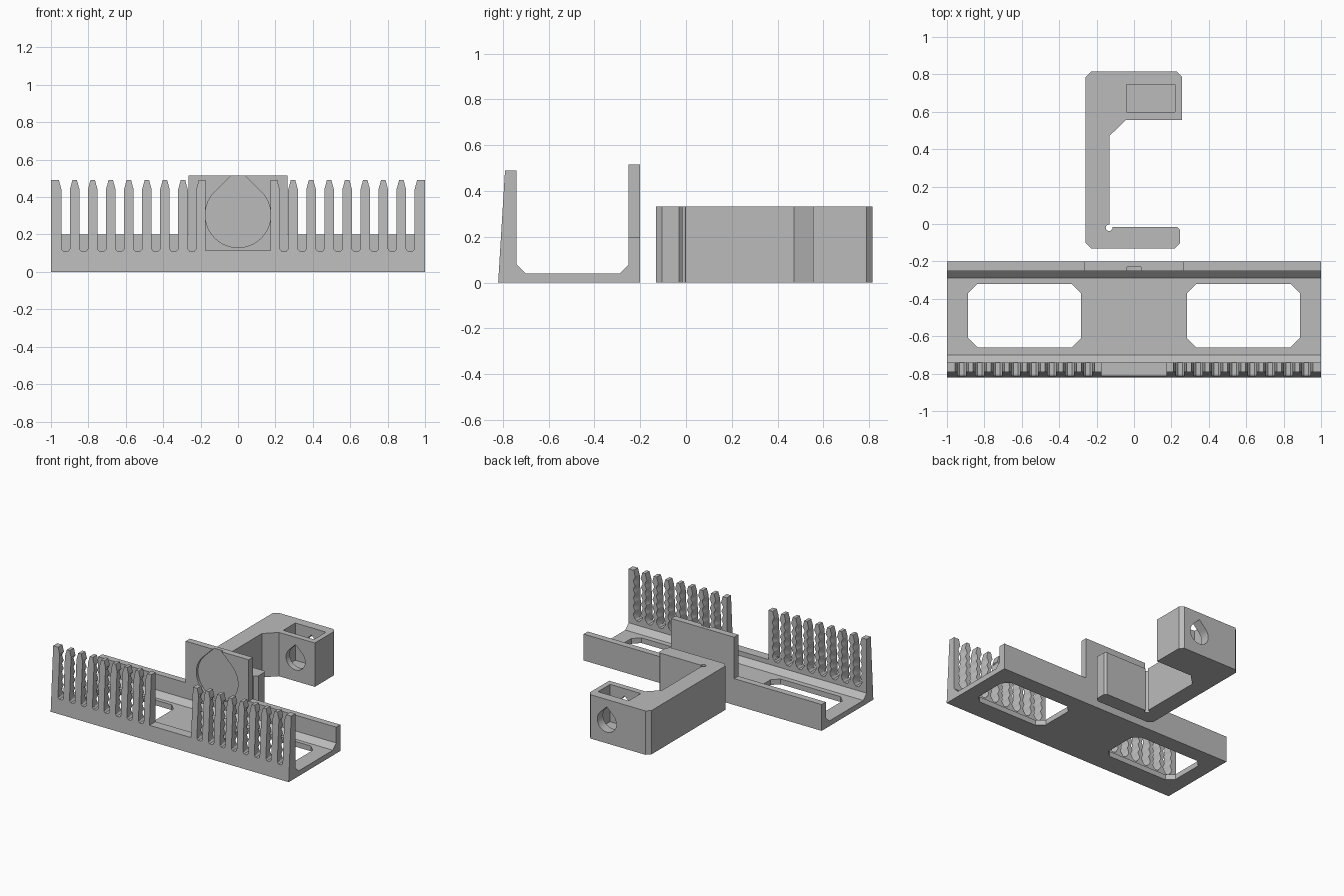
import bpy, bmesh, math

cube = bpy.data.objects.get("Cube")
if cube:
    bpy.data.objects.remove(cube, do_unlink=True)

grey = bpy.data.materials.new("plain grey")
grey.use_nodes = True
COLOUR = (0.5, 0.5, 0.5, 1)
grey.diffuse_color = COLOUR
grey.node_tree.nodes["Principled BSDF"].inputs["Base Color"].default_value = COLOUR


def loft(name, rings):
    """Closed solid through rings that all have the same number of points."""
    bm = bmesh.new()
    loops = [[bm.verts.new(p) for p in ring] for ring in rings]
    n = len(loops[0])
    for a, b in zip(loops, loops[1:]):
        for i in range(n):
            j = (i + 1) % n
            bm.faces.new((a[i], a[j], b[j], b[i]))
    bm.faces.new(loops[0])
    bm.faces.new(loops[-1])
    bmesh.ops.recalc_face_normals(bm, faces=bm.faces[:])
    mesh = bpy.data.meshes.new(name)
    bm.to_mesh(mesh)
    bm.free()
    mesh.materials.append(grey)
    ob = bpy.data.objects.new(name, mesh)
    bpy.context.collection.objects.link(ob)
    return ob


def prism(name, pts, axis, lo, hi):
    """Extrude a 2D outline along x, y or z."""
    place = {"x": lambda u, v, t: (t, u, v),
             "y": lambda u, v, t: (u, t, v),
             "z": lambda u, v, t: (u, v, t)}[axis]
    return loft(name, [[place(u, v, t) for u, v in pts] for t in (lo, hi)])


def rect(u0, u1, v0, v1, c=0):
    if not c:
        return [(u0, v0), (u1, v0), (u1, v1), (u0, v1)]
    return [(u0 + c, v0), (u1 - c, v0), (u1, v0 + c), (u1, v1 - c),
            (u1 - c, v1), (u0 + c, v1), (u0, v1 - c), (u0, v0 + c)]


def teardrop(cx, cz, r, steps=40):
    """Circle with a 45 degree point at the top."""
    pts = [(cx, cz + r * math.sqrt(2))]
    for i in range(steps + 1):
        a = math.radians(135 + 270 * i / steps)
        pts.append((cx + r * math.cos(a), cz + r * math.sin(a)))
    return pts


def cut(target, cutter):
    mod = target.modifiers.new("cut", "BOOLEAN")
    mod.operation = "DIFFERENCE"
    mod.solver = "EXACT"
    mod.object = cutter
    bpy.context.view_layer.update()
    graph = bpy.context.evaluated_depsgraph_get()
    mesh = bpy.data.meshes.new_from_object(target.evaluated_get(graph))
    target.modifiers.clear()
    target.data = mesh
    bpy.data.objects.remove(cutter, do_unlink=True)


# Tray: channel profile with a leaning front wall and chamfered inner corners
tray = prism("comb_tray", [(-0.82, 0), (-0.2, 0), (-0.2, 0.515), (-0.25, 0.515),
                           (-0.25, 0.08), (-0.29, 0.04), (-0.7, 0.04),
                           (-0.74, 0.08), (-0.74, 0.49), (-0.79, 0.49)], "x", -1, 1)

for side in (-1, 1):
    # Low back wall beside the central tab, and floor windows
    xs = sorted((side * 0.265, side * 1.1))
    cut(tray, prism("cutter", rect(*xs, 0.2, 0.6), "y", -0.4, -0.1))
    xs = sorted((side * 0.283, side * 0.887))
    cut(tray, prism("cutter", rect(*xs, -0.66, -0.32, 0.05), "z", -0.1, 0.2))

# Central opening in the front wall and round recess in the tab
cut(tray, prism("cutter", rect(-0.175, 0.175, 0.115, 0.6), "y", -0.9, -0.6))
cut(tray, prism("cutter", teardrop(0, 0.305, 0.175), "y", -0.4, -0.23))


def slot_ring(cx, y, wave):
    """Slot outline: pointed foot, flared mouth, optional scalloped sides."""
    half = 0.0225
    sides = [(0.012, 0.11), (half, 0.122)]
    count = 24
    for i in range(1, count):
        z = 0.122 + 0.318 * i / count
        sides.append((half + wave * abs(math.sin(math.pi * 5 * i / count)), z))
    sides += [(half, 0.44), (0.044, 0.52)]
    right = [(cx + w, y, z) for w, z in sides]
    left = [(cx - w, y, z) for w, z in reversed(sides)]
    return right + left


# Comb slots, scalloped towards the inside of the tray
for side in (-1, 1):
    for k in range(8):
        cx = side * (0.246 + 0.0965 * k)
        cut(tray, loft("cutter", [slot_ring(cx, -0.9, 0), slot_ring(cx, -0.785, 0),
                                  slot_ring(cx, -0.73, 0.019)]))

# Clamp hook standing behind the tray, with a round relief in the inner corner
relief = [(-0.133 + 0.018 * math.cos(math.radians(a)),
           -0.02 + 0.018 * math.sin(math.radians(a))) for a in range(15, -286, -30)]
outline = [(-0.26, -0.1), (-0.23, -0.13), (0.22, -0.13), (0.245, -0.105),
           (0.245, -0.03), (0.23, -0.015), (-0.13, -0.015), (-0.13, 0.472),
           (-0.045, 0.555), (0.257, 0.555), (0.257, 0.788), (0.23, 0.815),
           (-0.23, 0.815), (-0.26, 0.785)]
hook = prism("clamp_hook", outline, "z", 0, 0.333)
cut(hook, prism("cutter", relief, "z", -0.1, 0.5))

# Nut pocket from the top and screw hole through the block
cut(hook, prism("cutter", rect(-0.04, 0.218, 0.6, 0.745), "z", 0.05, 0.5))
cut(hook, prism("cutter", teardrop(0.095, 0.165, 0.08), "y", 0.5, 0.9))

# Smooth only the round cuts
for ob in (tray, hook):
    bpy.ops.object.select_all(action="DESELECT")
    ob.select_set(True)
    bpy.context.view_layer.objects.active = ob
    bpy.ops.object.shade_smooth_by_angle(angle=math.radians(20))
